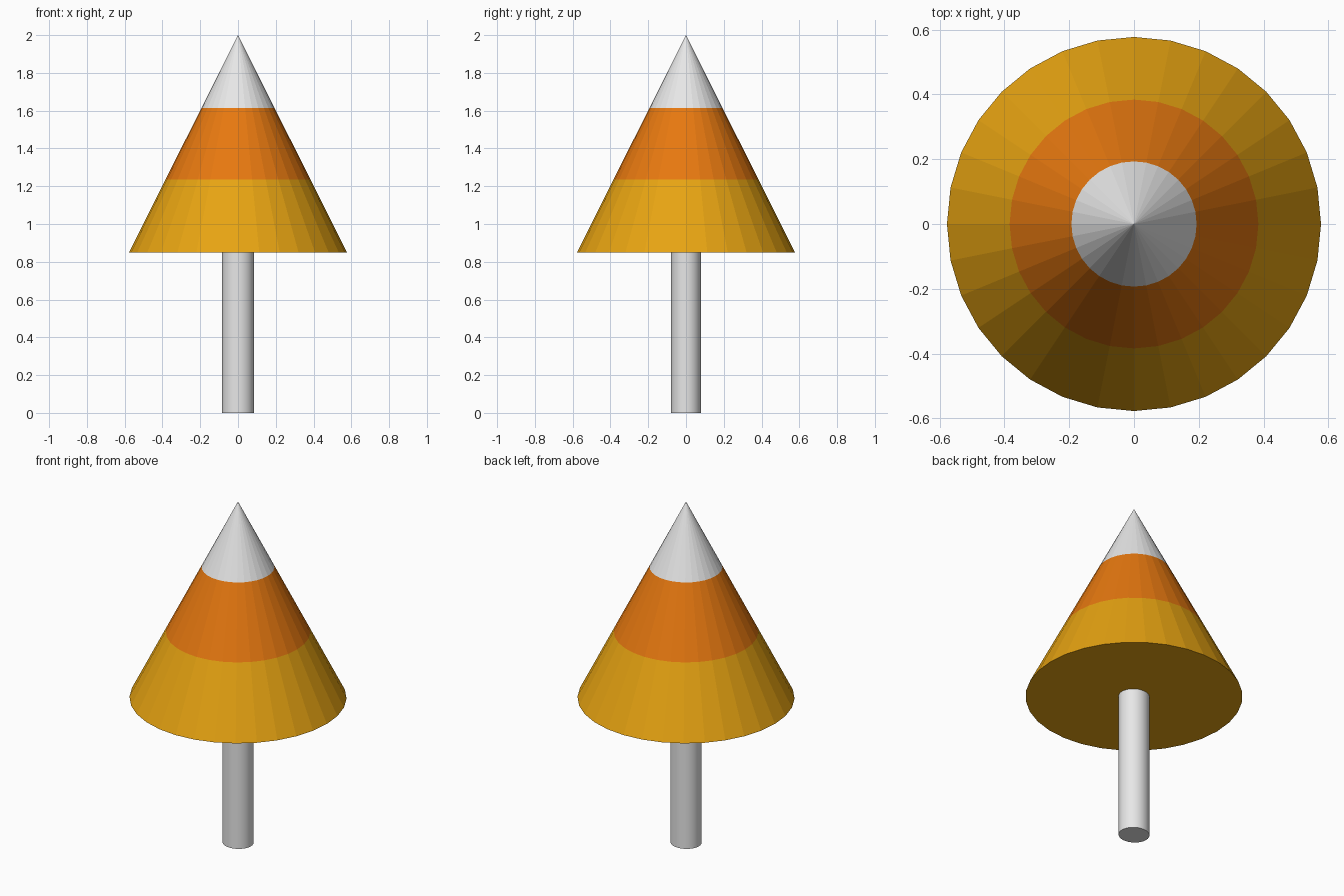
import bpy, bmesh, math

cube = bpy.data.objects.get("Cube")
if cube:
    bpy.data.objects.remove(cube, do_unlink=True)


def material(name, rgb):
    mat = bpy.data.materials.new(name)
    mat.use_nodes = True
    mat.diffuse_color = (*rgb, 1)
    mat.node_tree.nodes["Principled BSDF"].inputs["Base Color"].default_value = (*rgb, 1)
    return mat


yellow = material("yellow", (0.80, 0.37, 0.006))
orange = material("orange", (0.80, 0.19, 0.005))
white = material("white", (0.80, 0.80, 0.80))

# Striped cone: flat facets, cut at the two colour bands
BASE, TIP, RADIUS, SIDES = 0.85, 2.0, 0.577, 32
bands = [1.235, 1.615]
bm = bmesh.new()
bmesh.ops.create_cone(bm, cap_ends=True, segments=SIDES, radius1=RADIUS, radius2=0, depth=TIP - BASE)
bmesh.ops.translate(bm, verts=bm.verts, vec=(0, 0, (BASE + TIP) / 2))
bmesh.ops.remove_doubles(bm, verts=bm.verts, dist=0.0001)
for z in bands:
    bmesh.ops.bisect_plane(bm, geom=bm.verts[:] + bm.edges[:] + bm.faces[:],
                           plane_co=(0, 0, z), plane_no=(0, 0, 1))
for face in bm.faces:
    face.material_index = sum(face.calc_center_median().z > z for z in bands)
mesh = bpy.data.meshes.new("striped_cone")
bm.to_mesh(mesh)
bm.free()
for mat in (yellow, orange, white):
    mesh.materials.append(mat)
bpy.context.collection.objects.link(bpy.data.objects.new("striped_cone", mesh))

# Stem: slightly oval smooth rod
bpy.ops.mesh.primitive_cylinder_add(vertices=32, radius=1, depth=BASE, location=(0, 0, BASE / 2))
stem = bpy.context.object
stem.name = "stem"
stem.scale = (0.084, 0.079, 1)
bpy.ops.object.transform_apply(location=False, rotation=False, scale=True)
bpy.ops.object.shade_smooth_by_angle(angle=math.radians(30))
stem.data.materials.append(white)
